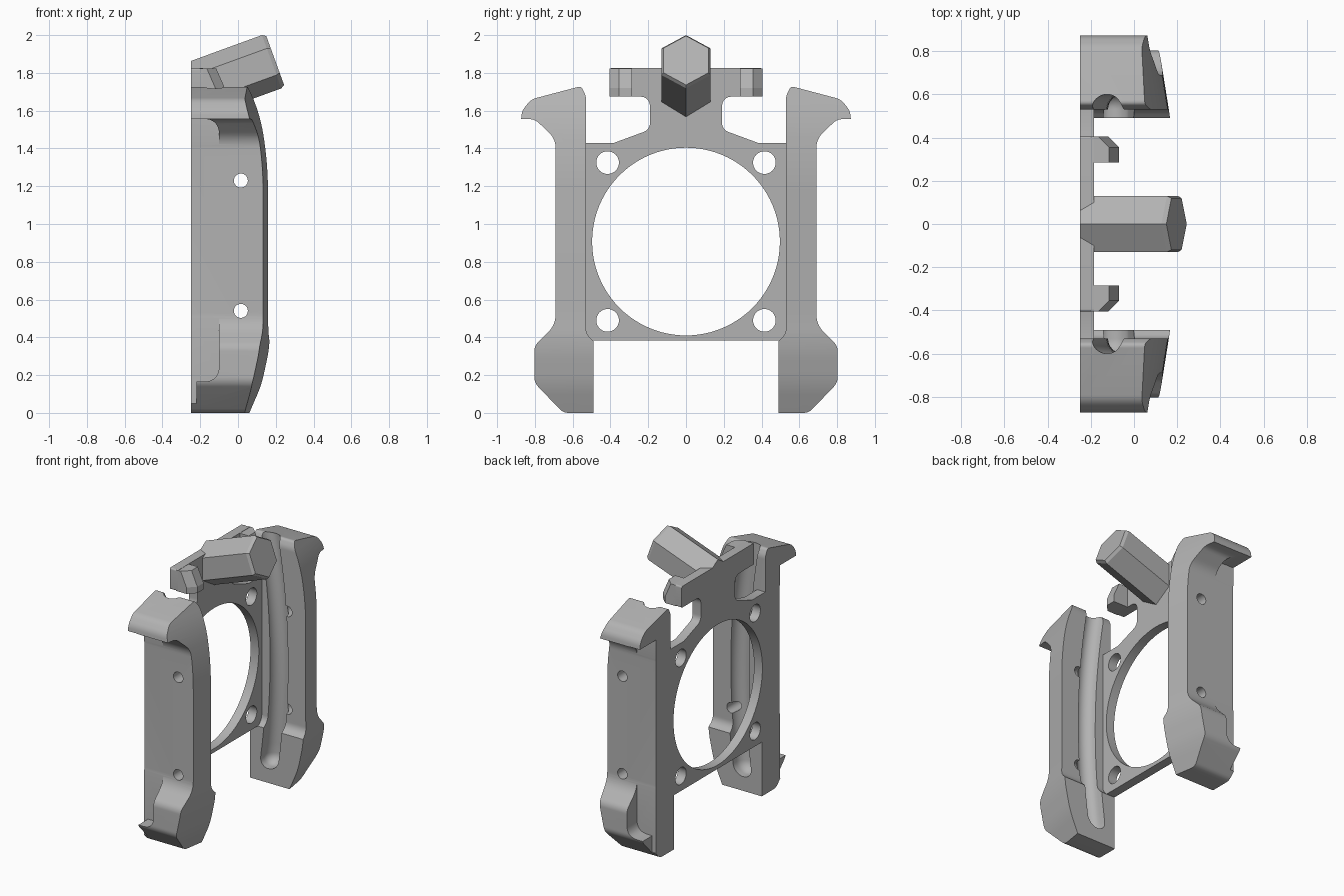
import bpy, bmesh, math
from mathutils import Vector

cube = bpy.data.objects.get("Cube")
if cube:
    bpy.data.objects.remove(cube, do_unlink=True)

grey = bpy.data.materials.new("matte grey")
grey.use_nodes = True
colour = (0.45, 0.45, 0.45, 1)
grey.diffuse_color = colour
grey.node_tree.nodes["Principled BSDF"].inputs["Base Color"].default_value = colour


def finish(name, bm):
    bmesh.ops.recalc_face_normals(bm, faces=bm.faces)
    mesh = bpy.data.meshes.new(name)
    bm.to_mesh(mesh)
    bm.free()
    mesh.materials.append(grey)
    ob = bpy.data.objects.new(name, mesh)
    bpy.context.collection.objects.link(ob)
    return ob


def rounded(corners, steps=8):
    """Outline from corners (a, b[, trim]); trim rounds the corner."""
    out = []
    n = len(corners)
    for i, c in enumerate(corners):
        p = Vector(c[:2])
        if len(c) == 2:
            out.append(p)
            continue
        a = p + (Vector(corners[i - 1][:2]) - p).normalized() * c[2]
        b = p + (Vector(corners[(i + 1) % n][:2]) - p).normalized() * c[2]
        for k in range(steps + 1):
            t = k / steps
            out.append(a * (1 - t) ** 2 + p * 2 * t * (1 - t) + b * t * t)
    return out


def loft(name, rings):
    bm = bmesh.new()
    loops = [[bm.verts.new(p) for p in ring] for ring in rings]
    for a, b in zip(loops, loops[1:]):
        for i in range(len(a)):
            j = (i + 1) % len(a)
            bm.faces.new((a[i], a[j], b[j], b[i]))
    bm.faces.new(loops[0])
    bm.faces.new(loops[-1])
    return finish(name, bm)


def along_x(name, corners, lo, hi):
    pts = rounded(corners)
    return loft(name, [[(x, p.x, p.y) for p in pts] for x in (lo, hi)])


def along_y(name, corners, lo, hi, shear=0):
    pts = rounded(corners)
    return loft(name, [[(p.x - shear * (y - 0.49), y, p.y) for p in pts] for y in (lo, hi)])


def rod(axis, centre, r, segments=64):
    a, b = centre
    ring = [(a + r * math.cos(2 * math.pi * k / segments),
             b + r * math.sin(2 * math.pi * k / segments)) for k in range(segments)]
    make = along_x if axis == "x" else along_y
    return make("cutter", ring, -1, 1)


def boolean(ob, cutter, operation="DIFFERENCE"):
    cutter.hide_render = True
    mod = ob.modifiers.new("cut", "BOOLEAN")
    mod.object, mod.operation, mod.solver = cutter, operation, "EXACT"
    bpy.context.view_layer.objects.active = ob
    bpy.ops.object.modifier_apply(modifier=mod.name)
    bpy.data.objects.remove(cutter, do_unlink=True)


def smooth(ob):
    bpy.ops.object.select_all(action="DESELECT")
    ob.select_set(True)
    bpy.context.view_layer.objects.active = ob
    bpy.ops.object.shade_smooth_by_angle(angle=math.radians(25))


def mirrored(ob, name):
    bm = bmesh.new()
    bm.from_mesh(ob.data)
    for v in bm.verts:
        v.co.y = -v.co.y
    twin = finish(name, bm)
    twin.data.materials.clear()
    twin.data.materials.append(grey)
    return twin


# Side rail: outline with foot bulge and top flange
rail = along_x("back_rail", [
    (0.49, 0), (0.65, 0, 0.03), (0.803, 0.16, 0.03), (0.803, 0.355, 0.03),
    (0.69, 0.465, 0.06), (0.69, 1.45, 0.05), (0.80, 1.555, 0.03), (0.873, 1.555),
    (0.868, 1.60, 0.025), (0.82, 1.66, 0.03), (0.555, 1.73, 0.02), (0.53, 1.68, 0.02),
    (0.53, 0.42, 0.03), (0.49, 0.38)], -0.25, 0.3)

# Curved, slanted front edge
boolean(rail, along_y("cutter", [
    (-0.6, -0.1), (0.02, -0.1), (0.06, 0), (0.125, 0.15, 0.06), (0.17, 0.36, 0.08),
    (0.165, 0.5, 0.04), (0.165, 1.32, 0.15), (0.125, 1.57, 0.1), (0.06, 1.73),
    (0.03, 1.8), (-0.6, 1.8)], 0.3, 1.0, 0.16), "INTERSECT")

# Rear recess on the outer face
boolean(rail, along_y("cutter", [
    (-0.3, 0.05), (-0.22, 0.05), (-0.22, 0.165), (-0.1, 0.165, 0.085),
    (-0.1, 1.557, 0.085), (-0.3, 1.557)], 0.692, 1.0))

# Bowed groove on the inner face, with a round lower end
rings = []
radius, low, high = 0.07, 0.1, 1.85
levels = [low + radius * (1 - math.cos(k * math.pi / 16)) for k in range(1, 9)]
levels += [low + radius + (high - low - radius) * k / 24 for k in range(1, 25)]
for z in levels:
    drop = max(0, low + radius - z)
    r = math.sqrt(radius ** 2 - drop ** 2)
    cx = -0.05 - 0.08 * ((z - 0.85) / 0.9) ** 2
    arc = [(cx + r * math.cos(k * math.pi / 16), 0.53 + r * math.sin(k * math.pi / 16), z)
           for k in range(17)]
    rings.append(arc + [(cx - r, 0.4, z), (cx + r, 0.4, z)])
boolean(rail, loft("cutter", rings))

# Screw holes through the rail
for z in (0.54, 1.23):
    boolean(rail, rod("y", (0.015, z), 0.037, 32))
smooth(rail)
smooth(mirrored(rail, "front_rail"))

# Mounting plate with neck and head
half = [(0.53, 0.383), (0.53, 1.43), (0.38, 1.43), (0.19, 1.50, 0.04),
        (0.19, 1.675, 0.06), (0.405, 1.675, 0.01), (0.405, 1.825, 0.012)]
plate = along_x("mounting_plate", half + [(-c[0], *c[1:]) for c in reversed(half)], -0.25, -0.185)
boolean(plate, rod("x", (0, 0.907), 0.497, 96))
for y in (-0.415, 0.415):
    for z in (0.49, 1.325):
        boolean(plate, rod("x", (y, z), 0.06, 32))
smooth(plate)

# Small clips at both ends of the head
for side, name in ((1, "back_clip"), (-1, "front_clip")):
    rings = []
    for z, tip in ((1.675, -0.07), (1.72, -0.07), (1.823, -0.115)):
        rings.append([(x, side * y, z) for x, y in (
            (-0.2, 0.285), (tip, 0.285), (tip, 0.355), (tip - 0.05, 0.405), (-0.2, 0.405))])
    loft(name, rings)

# Tilted hexagonal peg, trimmed flush with the back of the plate
tilt = math.radians(20)
axis = Vector((math.cos(tilt), 0, math.sin(tilt)))
up = Vector((-math.sin(tilt), 0, math.cos(tilt)))
centre = Vector((0.178, 0, 1.859))


def hexagon(r):
    return [centre + r * (up * math.cos(k * math.pi / 3) + Vector((0, math.sin(k * math.pi / 3), 0)))
            for k in range(6)]


body = hexagon(0.15)
base = [p + axis * ((-0.25 - p.x) / axis.x) for p in body]
end = [p + axis * 0.02 for p in hexagon(0.138)]
loft("hexagonal_peg", [base, body, end])
